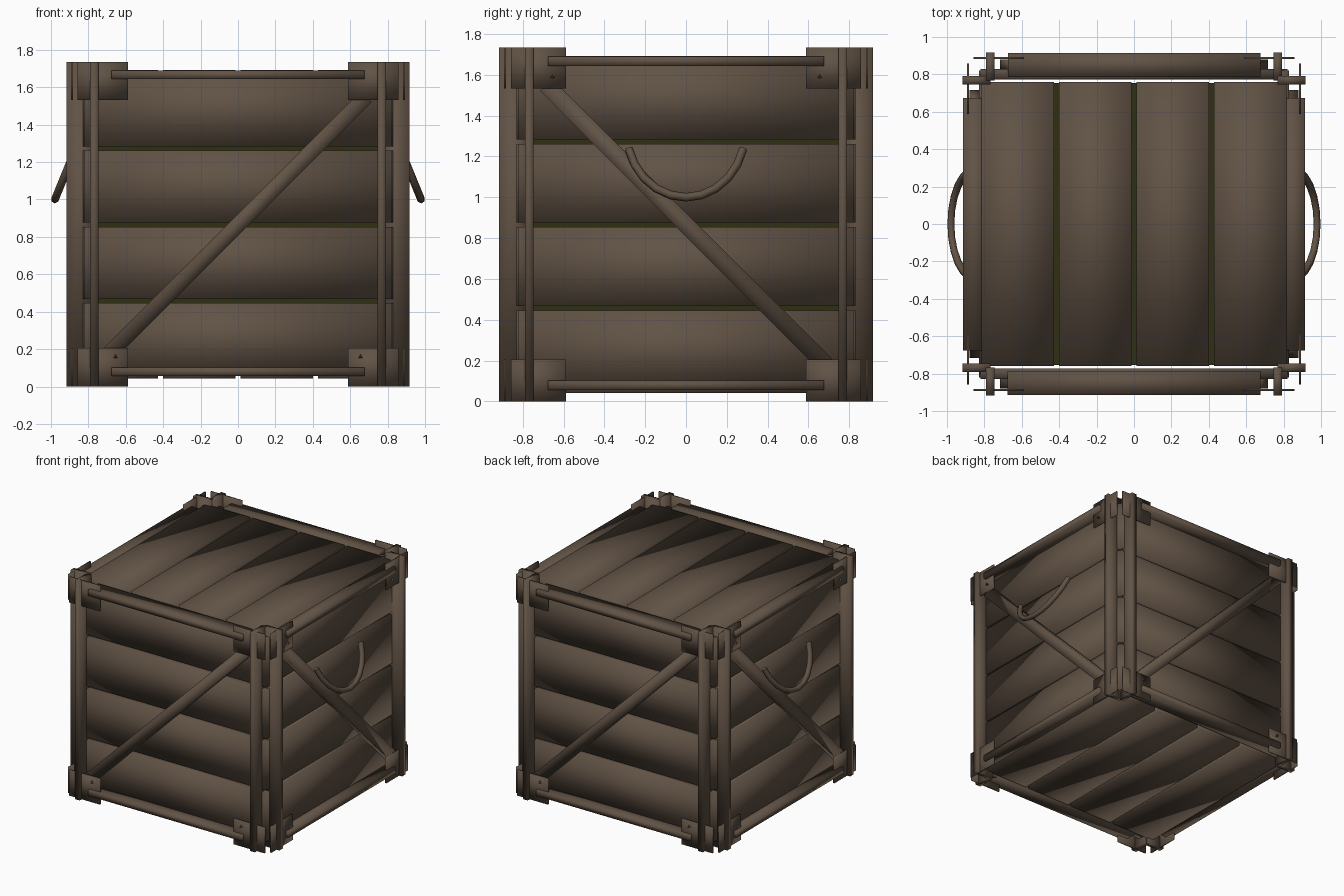
import bpy, bmesh, math
from mathutils import Matrix, Vector

if "Cube" in bpy.data.objects:
    bpy.data.objects.remove(bpy.data.objects["Cube"])


def material(name, col):
    m = bpy.data.materials.new(name)
    m.diffuse_color = (*col, 1)
    m.use_nodes = True
    m.node_tree.nodes["Principled BSDF"].inputs["Base Color"].default_value = m.diffuse_color
    return m


WOOD = material("dark_brown_wood", (0.118, 0.084, 0.059))
INNER = material("dark_olive_inside", (0.030, 0.030, 0.006))


def add_mesh(name, bm, mat, smooth=True):
    bmesh.ops.recalc_face_normals(bm, faces=bm.faces)
    for f in bm.faces:
        f.smooth = smooth
    me = bpy.data.meshes.new(name)
    bm.to_mesh(me)
    bm.free()
    me.materials.append(mat)
    ob = bpy.data.objects.new(name, me)
    bpy.context.collection.objects.link(ob)
    return ob


def box(name, x, y, z, rot=Matrix(), mat=WOOD, tilt=0.0, smooth=True):
    """Box from (min, max) ranges; tilt turns it about its own y axis."""
    bm = bmesh.new()
    bmesh.ops.create_cube(bm, size=1)
    size = [r[1] - r[0] for r in (x, y, z)]
    mid = Vector([(r[0] + r[1]) / 2 for r in (x, y, z)])
    bm.transform(rot @ Matrix.Translation(mid) @ Matrix.Rotation(tilt, 4, 'Y')
                 @ Matrix.Diagonal((*size, 1)))
    return add_mesh(name, bm, mat, smooth)


H = 1.735

# olive inner box seen through the gaps
box("inner_box", (-.755, .755), (-.755, .755), (.09, H - .09), mat=INNER, smooth=False)

# lid and floor planks
for i in range(4):
    cx = (i - 1.5) * .415
    for name, z in (("lid_plank", (1.625, 1.693)), ("floor_plank", (.042, .11))):
        box(name, (cx - .194, cx + .194), (-.76, .76), z)

# four sides, built as the front and turned about z
for k, side in enumerate(("front", "right", "back", "left")):
    R = Matrix.Rotation(k * math.pi / 2, 4, 'Z')
    for i in range(4):
        cz = .865 + (i - 1.5) * .408
        box(side + "_plank", (-.82, .82), (-.83, -.772), (cz - .193, cz + .193), R)

    # diagonal brace, mirrored on neighbouring sides
    tilt = -math.pi / 4 if k % 2 == 0 else math.pi / 4
    box(side + "_diagonal", (-.97, .97), (-.88, -.828), (.865 - .042, .865 + .042), R, tilt=tilt)

    # top and bottom rails
    for z in ((.056, .101), (1.643, 1.69)):
        box(side + "_rail", (-.675, .675), (-.915, -.785), z, R)

    for s in (-1, 1):
        # upright posts
        box(side + "_post", sorted((s * .747, s * .79)), (-.917, -.768), (0, H), R)
        # corner plates
        for z in ((0, .205), (H - .203, H)):
            box(side + "_corner_plate", sorted((s * .587, s * .857)), (-.892, -.881), z, R)
        # small nail
        bm = bmesh.new()
        bmesh.ops.create_cone(bm, cap_ends=True, segments=3, radius1=.016, radius2=.006, depth=.024)
        nz = .16 if k % 2 == 0 else 1.59
        bm.transform(R @ Matrix.Translation((s * .655, -.896, nz)) @ Matrix.Rotation(math.pi / 2, 4, 'X'))
        add_mesh(side + "_nail", bm, WOOD, False)

# hanging rope handles on the right and left
for s, side in ((1, "right"), (-1, "left")):
    cu = bpy.data.curves.new("handle_path", 'CURVE')
    cu.dimensions = '3D'
    cu.bevel_depth = .021
    cu.bevel_resolution = 1
    cu.use_fill_caps = True
    sp = cu.splines.new('POLY')
    n = 11
    sp.points.add(n - 1)
    for i in range(n):
        a = math.radians(-75 + 150 * i / (n - 1))
        y = .28 * math.sin(a) / math.sin(math.radians(75))
        drop = (math.cos(a) - math.cos(math.radians(75))) / (1 - math.cos(math.radians(75)))
        sp.points[i].co = (s * (.882 + .097 * drop), y, 1.237 - .237 * drop, 1)
    tmp = bpy.data.objects.new("handle_tmp", cu)
    bpy.context.collection.objects.link(tmp)
    dg = bpy.context.evaluated_depsgraph_get()
    me = bpy.data.meshes.new_from_object(tmp.evaluated_get(dg))
    bpy.data.objects.remove(tmp)
    me.materials.clear()
    me.materials.append(WOOD)
    for p in me.polygons:
        p.use_smooth = True
        p.material_index = 0
    ob = bpy.data.objects.new(side + "_handle", me)
    bpy.context.collection.objects.link(ob)
